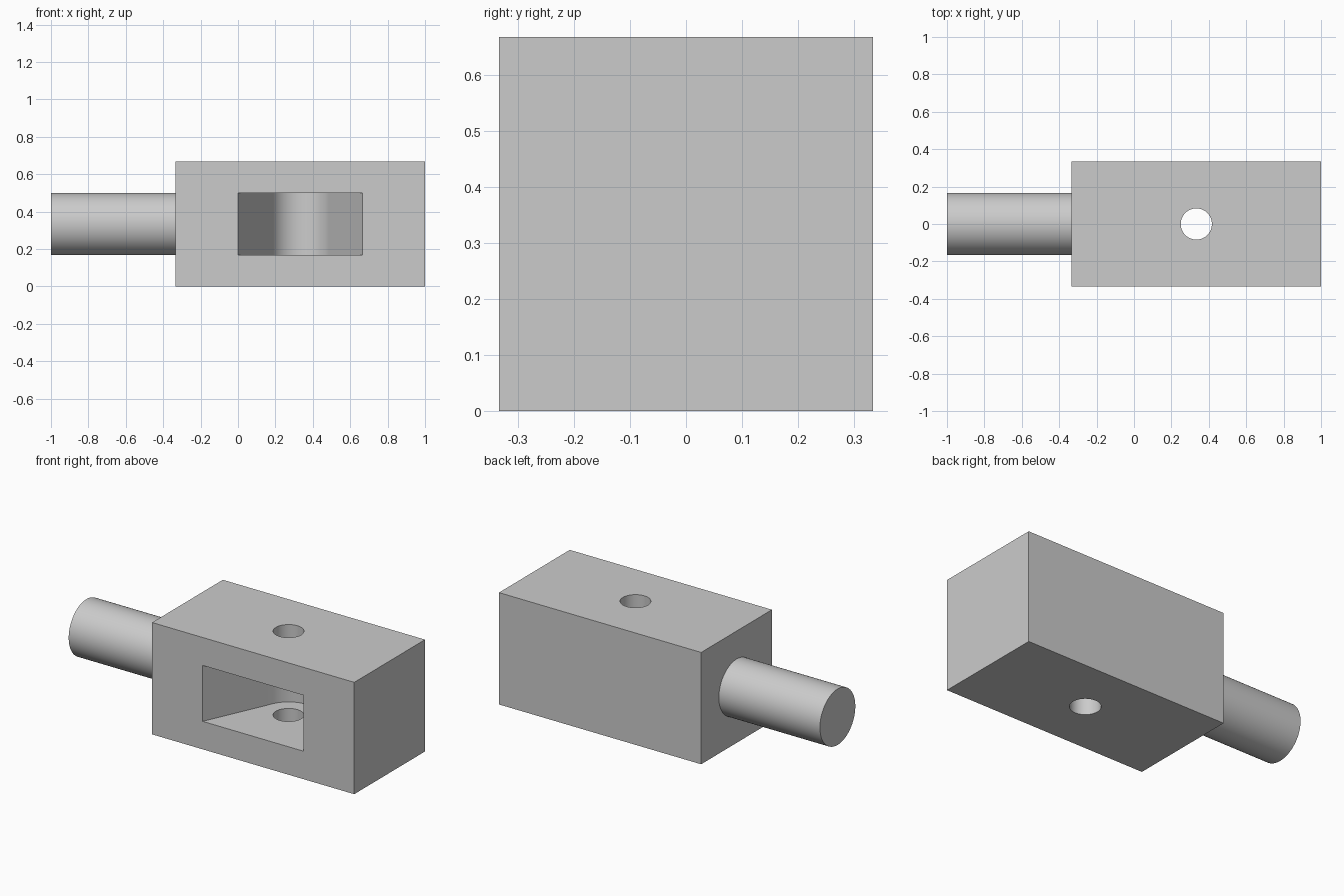
import bpy
import bmesh
import math
from mathutils import Matrix, Vector

old = bpy.data.objects.get("Cube")
if old:
    bpy.data.objects.remove(old, do_unlink=True)

T = 1 / 3                      # module: every size is a fraction of this
HUB = Vector((T, 0, T))        # centre of the pin hole and slot nose

grey = bpy.data.materials.new("plain grey")
grey.use_nodes = True
colour = (0.6, 0.6, 0.6, 1)
grey.diffuse_color = colour
grey.node_tree.nodes["Principled BSDF"].inputs["Base Color"].default_value = colour


def finish(name, bm):
    bmesh.ops.recalc_face_normals(bm, faces=bm.faces)
    mesh = bpy.data.meshes.new(name)
    bm.to_mesh(mesh)
    bm.free()
    mesh.materials.append(grey)
    obj = bpy.data.objects.new(name, mesh)
    bpy.context.collection.objects.link(obj)
    return obj


def cylinder(name, radius, depth, matrix):
    bm = bmesh.new()
    bmesh.ops.create_cone(bm, cap_ends=True, segments=64, radius1=radius,
                          radius2=radius, depth=depth, matrix=matrix)
    return finish(name, bm)


def select_only(obj):
    bpy.ops.object.select_all(action='DESELECT')
    obj.select_set(True)
    bpy.context.view_layer.objects.active = obj


def cut(target, cutter):
    mod = target.modifiers.new("cut", 'BOOLEAN')
    mod.operation, mod.solver, mod.object = 'DIFFERENCE', 'EXACT', cutter
    select_only(target)
    bpy.ops.object.modifier_apply(modifier=mod.name)
    bpy.data.objects.remove(cutter, do_unlink=True)


# Square block
bm = bmesh.new()
bmesh.ops.create_cube(bm, size=1, matrix=Matrix.Translation(HUB)
                      @ Matrix.Diagonal((4 * T, 2 * T, 2 * T, 1)))
block = finish("block", bm)

# Tapered slot: straight walls tangent to a round nose around the hub
nose = T / 2
lean = math.pi / 4 - math.asin(nose / (T * math.sqrt(2)))   # wall lean from y
steps = 32
arc = [lean + (math.pi - 2 * lean) * i / steps for i in range(steps + 1)]
profile = [(nose * math.cos(a), nose * math.sin(a)) for a in arc]
over = 0.1                     # the cutter runs out past the front face
mouth = T + over * math.tan(lean)
profile += [(-T, -T), (-mouth, -T - over), (mouth, -T - over), (T, -T)]
bm = bmesh.new()
base = bm.faces.new([bm.verts.new((HUB.x + x, y, T / 2)) for x, y in profile])
top = bmesh.ops.extrude_face_region(bm, geom=[base])["geom"]
bmesh.ops.translate(bm, vec=(0, 0, T),
                    verts=[v for v in top if isinstance(v, bmesh.types.BMVert)])
cut(block, finish("slot_cutter", bm))

# Pin hole straight through the block
cut(block, cylinder("hole_cutter", T / 4, 3 * T, Matrix.Translation(HUB)))

# Round shaft on the block's right end
shaft = cylinder("shaft", T / 2, 2 * T, Matrix.Translation((-2 * T, 0, T))
                 @ Matrix.Rotation(math.pi / 2, 4, 'Y'))

for part in (block, shaft):
    select_only(part)
    bpy.ops.object.shade_smooth_by_angle(angle=math.radians(20))
